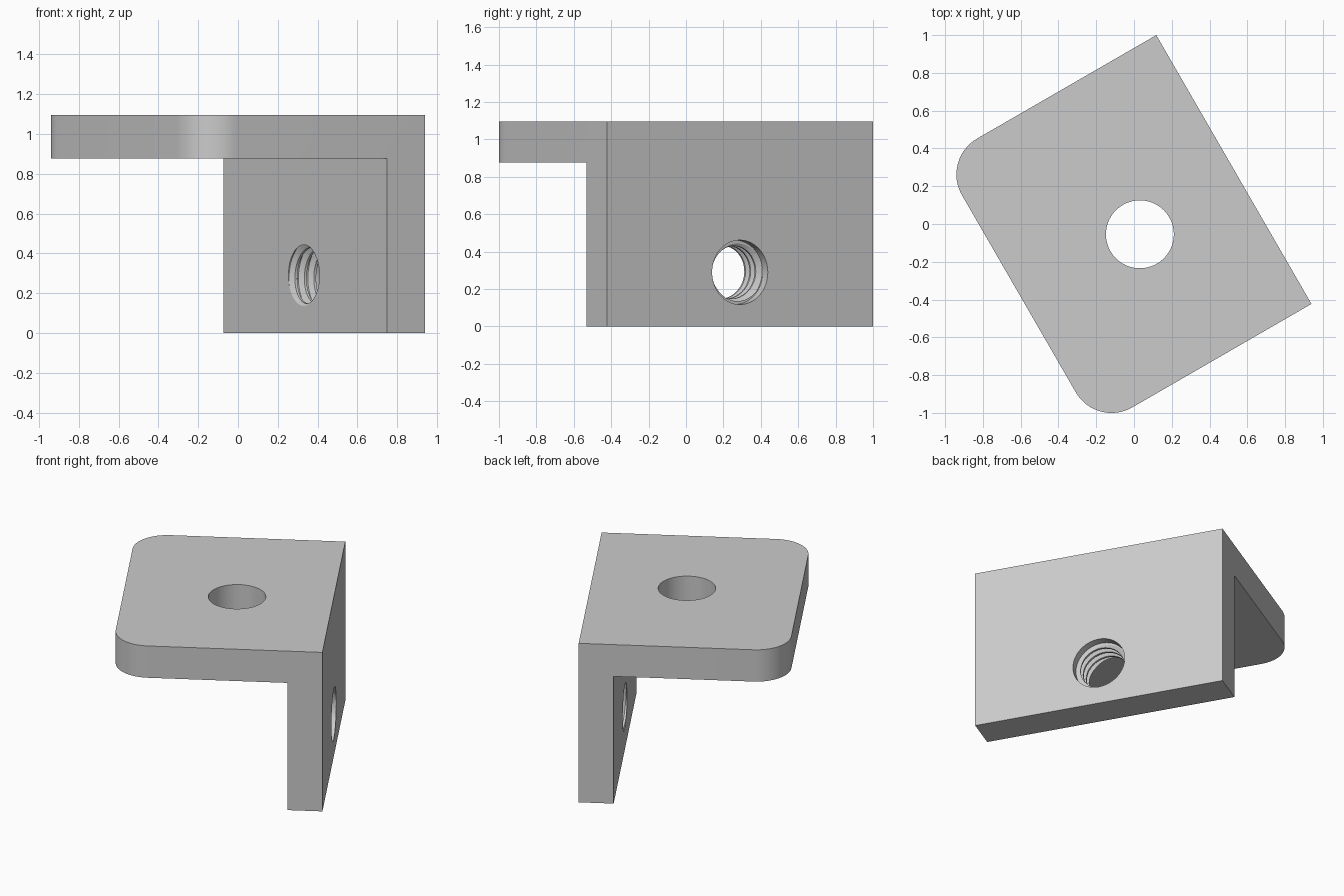
import bpy, bmesh, math
from mathutils import Matrix, Vector

cube = bpy.data.objects.get("Cube")
if cube:
    bpy.data.objects.remove(cube, do_unlink=True)

# Working units: one unit is the plate thickness
UNIT = 0.2191
LENGTH, DEPTH, HEIGHT = 7.5, 6.0, 5.0
SCREW_X, SCREW_Z = LENGTH / 2, 1.32
MAJOR, MINOR, PITCH = 0.78, 0.645, 0.25

grey = bpy.data.materials.new("plain_grey")
grey.use_nodes = True
grey.diffuse_color = (0.6, 0.6, 0.6, 1)
grey.node_tree.nodes["Principled BSDF"].inputs["Base Color"].default_value = (0.6, 0.6, 0.6, 1)


def make_object(name, bm):
    bmesh.ops.recalc_face_normals(bm, faces=bm.faces[:])
    mesh = bpy.data.meshes.new(name)
    bm.to_mesh(mesh)
    bm.free()
    mesh.materials.append(grey)
    obj = bpy.data.objects.new(name, mesh)
    bpy.context.collection.objects.link(obj)
    return obj


def cylinder(name, radius, length, matrix):
    bm = bmesh.new()
    bmesh.ops.create_cone(bm, cap_ends=True, segments=64, radius1=radius,
                          radius2=radius, depth=length, matrix=matrix)
    return make_object(name, bm)


def l_bracket():
    """L profile extruded along x, with two rounded flange corners."""
    bm = bmesh.new()
    profile = [(0, 0), (0, HEIGHT), (-DEPTH, HEIGHT), (-DEPTH, HEIGHT - 1),
               (-1, HEIGHT - 1), (-1, 0)]
    face = bm.faces.new([bm.verts.new((0, y, z)) for y, z in profile])
    ext = bmesh.ops.extrude_face_region(bm, geom=[face])
    moved = [g for g in ext["geom"] if isinstance(g, bmesh.types.BMVert)]
    bmesh.ops.translate(bm, verts=moved, vec=(LENGTH, 0, 0))
    corners = [e for e in bm.edges
               if all(v.co.y < -DEPTH + 0.1 for v in e.verts)
               and abs(e.verts[0].co.z - e.verts[1].co.z) > 0.5]
    bmesh.ops.bevel(bm, geom=corners, offset=1, segments=16, profile=0.5,
                    affect='EDGES', clamp_overlap=False)
    return make_object("angle_bracket", bm)


def thread_cutter(turns=9, segments=48):
    """Helical screw surface around the y axis, closed at both ends."""
    bm = bmesh.new()
    profile = [(0, MINOR), (0.25, MINOR), (0.5625, MAJOR), (0.6875, MAJOR)]
    rows = [(t + f, r) for t in range(turns) for f, r in profile] + [(turns, MINOR)]
    start = -1 - PITCH * 3.375
    grid = []
    for turn, r in rows:
        ring = []
        for i in range(segments + 1):
            a = math.tau * i / segments
            ring.append(bm.verts.new((SCREW_X + r * math.sin(a),
                                      start + PITCH * (turn + i / segments),
                                      SCREW_Z + r * math.cos(a))))
        grid.append(ring)
    for low, high in zip(grid, grid[1:]):
        for i in range(segments):
            bm.faces.new((low[i], low[i + 1], high[i + 1], high[i]))
    bmesh.ops.remove_doubles(bm, verts=bm.verts[:], dist=0.0005)
    # Close each end with a fan
    rim = [e for e in bm.edges if e.is_boundary]
    for end in (-1, 1):
        edges = [e for e in rim if (e.verts[0].co.y + 0.5) * end > 0]
        level = sum(e.verts[0].co.y for e in edges) / len(edges)
        hub = bm.verts.new((SCREW_X, level, SCREW_Z))
        for e in edges:
            bm.faces.new((e.verts[0], e.verts[1], hub))
    return make_object("thread_cutter", bm)


bracket = l_bracket()
cutters = [
    # Plain hole through the flange
    cylinder("flange_hole_cutter", 0.82, 3,
             Matrix.Translation((3.97, -2.75, HEIGHT - 0.5))),
    # Threaded hole through the leg, with a short plain mouth outside
    thread_cutter(),
    cylinder("mouth_cutter", MAJOR + 0.005, 1,
             Matrix.Translation((SCREW_X, 0.25, SCREW_Z))
             @ Matrix.Rotation(math.pi / 2, 4, 'X')),
]

bpy.ops.object.select_all(action='DESELECT')
bpy.context.view_layer.objects.active = bracket
bracket.select_set(True)
for cutter in cutters:
    cutter.hide_render = True
    mod = bracket.modifiers.new(cutter.name, 'BOOLEAN')
    mod.operation = 'DIFFERENCE'
    mod.solver = 'EXACT'
    mod.object = cutter
    bpy.ops.object.modifier_apply(modifier=mod.name)
for cutter in cutters:
    bpy.data.objects.remove(cutter, do_unlink=True)

# Turn the bracket and set it in place
bracket.data.transform(Matrix.Translation(Vector((0.118, 1, 0)))
                       @ Matrix.Rotation(math.radians(-60), 4, 'Z')
                       @ Matrix.Scale(UNIT, 4))
bpy.ops.object.shade_smooth_by_angle(angle=math.radians(30))
